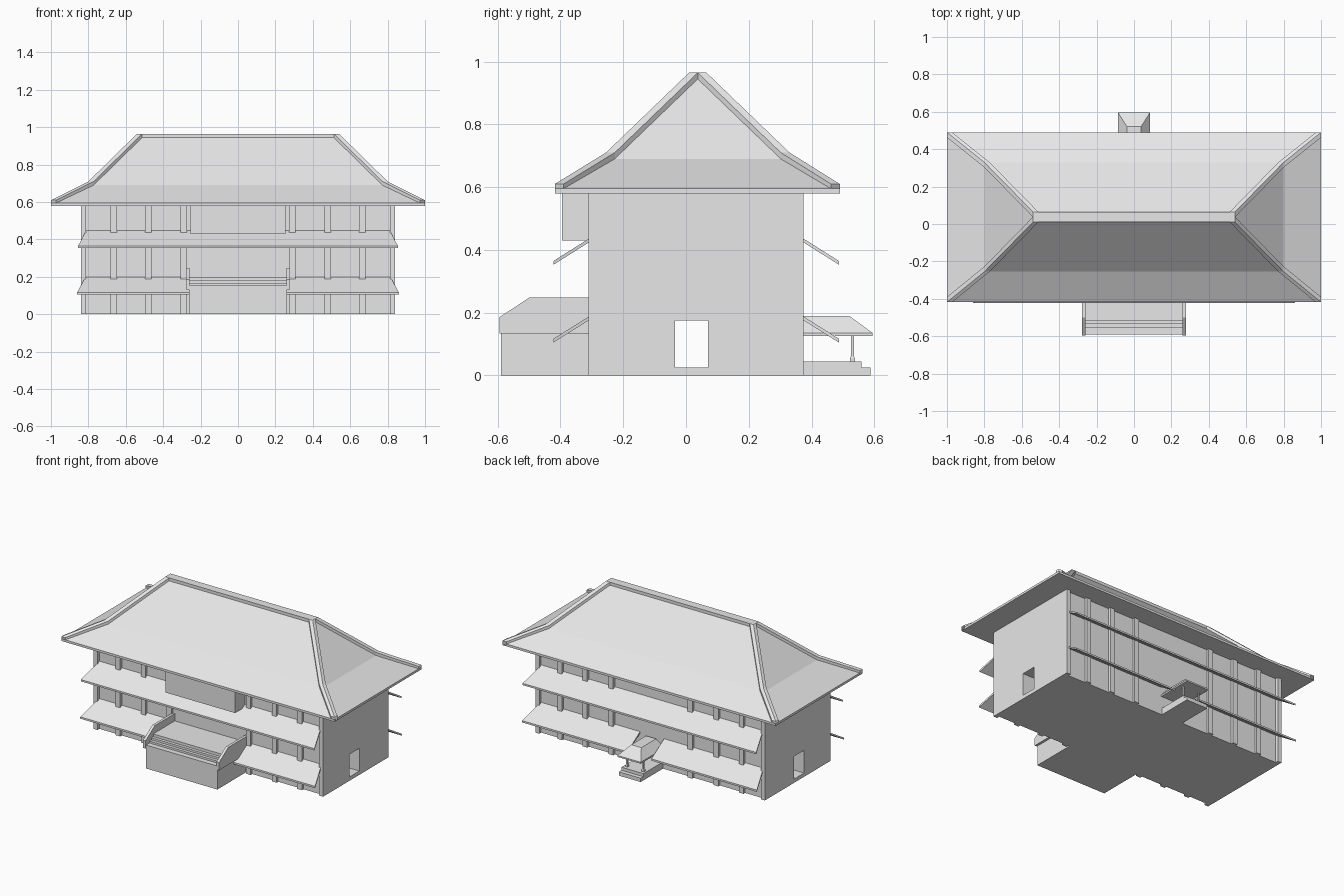
import bpy
import bmesh

cube = bpy.data.objects.get("Cube")
if cube:
    bpy.data.objects.remove(cube, do_unlink=True)

grey = bpy.data.materials.new("light_grey")
grey.use_nodes = True
grey.diffuse_color = (0.8, 0.8, 0.8, 1)
grey.node_tree.nodes["Principled BSDF"].inputs["Base Color"].default_value = grey.diffuse_color


def loft(name, rings):
    """Closed solid through a list of equal-length point rings."""
    bm = bmesh.new()
    loops = [[bm.verts.new(p) for p in ring] for ring in rings]
    n = len(loops[0])
    for low, high in zip(loops, loops[1:]):
        for i in range(n):
            j = (i + 1) % n
            bm.faces.new((low[i], low[j], high[j], high[i]))
    bm.faces.new(loops[0][::-1])
    bm.faces.new(loops[-1])
    bmesh.ops.recalc_face_normals(bm, faces=bm.faces)
    mesh = bpy.data.meshes.new(name)
    bm.to_mesh(mesh)
    bm.free()
    mesh.materials.append(grey)
    obj = bpy.data.objects.new(name, mesh)
    bpy.context.collection.objects.link(obj)
    return obj


def rect(x0, x1, y0, y1, z):
    return [(x0, y0, z), (x1, y0, z), (x1, y1, z), (x0, y1, z)]


def box(name, x0, x1, y0, y1, z0, z1):
    return loft(name, [rect(x0, x1, y0, y1, z0), rect(x0, x1, y0, y1, z1)])


def extrude_x(name, profile, x0, x1):
    """Extrude a (y, z) profile along x."""
    return loft(name, [[(x, y, z) for y, z in profile] for x in (x0, x1)])


FRONT, BACK = -0.31, 0.375
SIDES = ((-1, "right"), (1, "left"))

# Body with end walls, pierced by a passage from end to end
shell = [box("main_body", -0.83, 0.83, FRONT + 0.02, BACK - 0.02, 0, 0.585)]
for s, side in SIDES:
    x0, x1 = sorted((s * 0.812, s * 0.84))
    shell.append(box(side + "_end_wall", x0, x1, FRONT, BACK, 0, 0.585))
cutter = box("passage_cutter", -1.2, 1.2, -0.035, 0.07, 0.025, 0.175)
cutter.hide_render = True
for obj in shell:
    mod = obj.modifiers.new("passage", "BOOLEAN")
    mod.operation = "DIFFERENCE"
    mod.solver = "EXACT"
    mod.object = cutter
    bpy.context.view_layer.objects.active = obj
    bpy.ops.object.modifier_apply(modifier=mod.name)
bpy.data.objects.remove(cutter, do_unlink=True)

# Wall columns on both long faces
for s, side in SIDES:
    for x in (0.29, 0.48, 0.665):
        c = s * x
        box("front_column_" + side, c - 0.017, c + 0.017, FRONT + 0.003, FRONT + 0.03, 0, 0.585)
        box("back_column_" + side, c - 0.017, c + 0.017, BACK - 0.03, BACK - 0.003, 0, 0.585)


# Sloping awnings
def awning(name, wall, d, z, inner, outer, top):
    """Sheet falling outward from the wall; x limits at outer and wall edges."""
    rings = []
    for y, h, xs in ((wall + d * 0.112, z, (inner, outer)),
                     (wall - d * 0.02, z + 0.083, (inner, top))):
        a, b = xs
        rings.append([(a, y, h), (b, y, h), (b, y, h + 0.012), (a, y, h + 0.012)])
    return loft(name, rings)


for s, side in SIDES:
    for wall, d, face, gap in ((FRONT, -1, "front", 0.26), (BACK, 1, "back", 0.088)):
        awning(f"{face}_lower_awning_{side}", wall, d, 0.105, s * gap, s * 0.86, s * 0.815)
        awning(f"{face}_upper_awning_{side}", wall, d, 0.353, 0, s * 0.855, s * 0.812)

# Projecting bay under the front eave
box("front_bay", -0.255, 0.255, -0.395, FRONT + 0.03, 0.43, 0.585)

# Two-pitch hipped roof
Y0, Y1 = -0.418, 0.49
loft("main_roof", [
    rect(-1, 1, Y0, Y1, 0.58),
    rect(-1, 1, Y0, Y1, 0.595),
    rect(-0.8, 0.8, -0.255, 0.33, 0.69),
    rect(-0.54, 0.54, 0.01, 0.065, 0.945),
])
box("roof_ridge", -0.54, 0.54, 0.01, 0.065, 0.93, 0.965)

# Raised ribs along the four hips
RIB = 0.028
for s, side in SIDES:
    for t, face, ys in ((1, "back", (Y1, 0.33, 0.065)), (-1, "front", (Y0, -0.255, 0.01))):
        rings = []
        for x, y, z in zip((1, 0.8, 0.54), ys, (0.61, 0.71, 0.965)):
            plan = [(s * (x - RIB), y), (s * x, y), (s * x, y - t * RIB)]
            rings.append([(px, py, z - 0.028) for px, py in plan]
                         + [(px, py, z) for px, py in plan[::-1]])
        loft(f"{face}_hip_rib_{side}", rings)

# Front entrance block with steps and parapets
IN = FRONT + 0.03
extrude_x("front_entrance", [
    (IN, 0), (-0.59, 0), (-0.59, 0.155), (-0.555, 0.155), (-0.555, 0.168),
    (-0.535, 0.168), (-0.535, 0.182), (-0.515, 0.182), (-0.515, 0.2), (IN, 0.2),
], -0.262, 0.262)
for s, side in SIDES:
    extrude_x(side + "_parapet", [
        (IN, 0.133), (-0.595, 0.133), (-0.595, 0.185), (-0.5, 0.248), (IN, 0.248),
    ], s * 0.26, s * 0.278)

# Small back porch: steps, posts and hipped canopy
box("porch_floor", -0.08, 0.08, BACK - 0.03, 0.56, 0, 0.045)
box("porch_step", -0.08, 0.08, 0.55, 0.588, 0, 0.025)
for s, side in SIDES:
    c = s * 0.06
    loft(side + "_porch_post", [
        rect(c - r, c + r, 0.53 - r, 0.53 + r, z)
        for r, z in ((0.008, 0.045), (0.008, 0.055), (0.005, 0.06), (0.005, 0.13))
    ])
loft("porch_canopy", [
    rect(-0.085, 0.085, BACK - 0.03, 0.595, 0.125),
    rect(-0.085, 0.085, BACK - 0.03, 0.595, 0.135),
    rect(-0.037, 0.037, BACK - 0.01, 0.52, 0.19),
])
